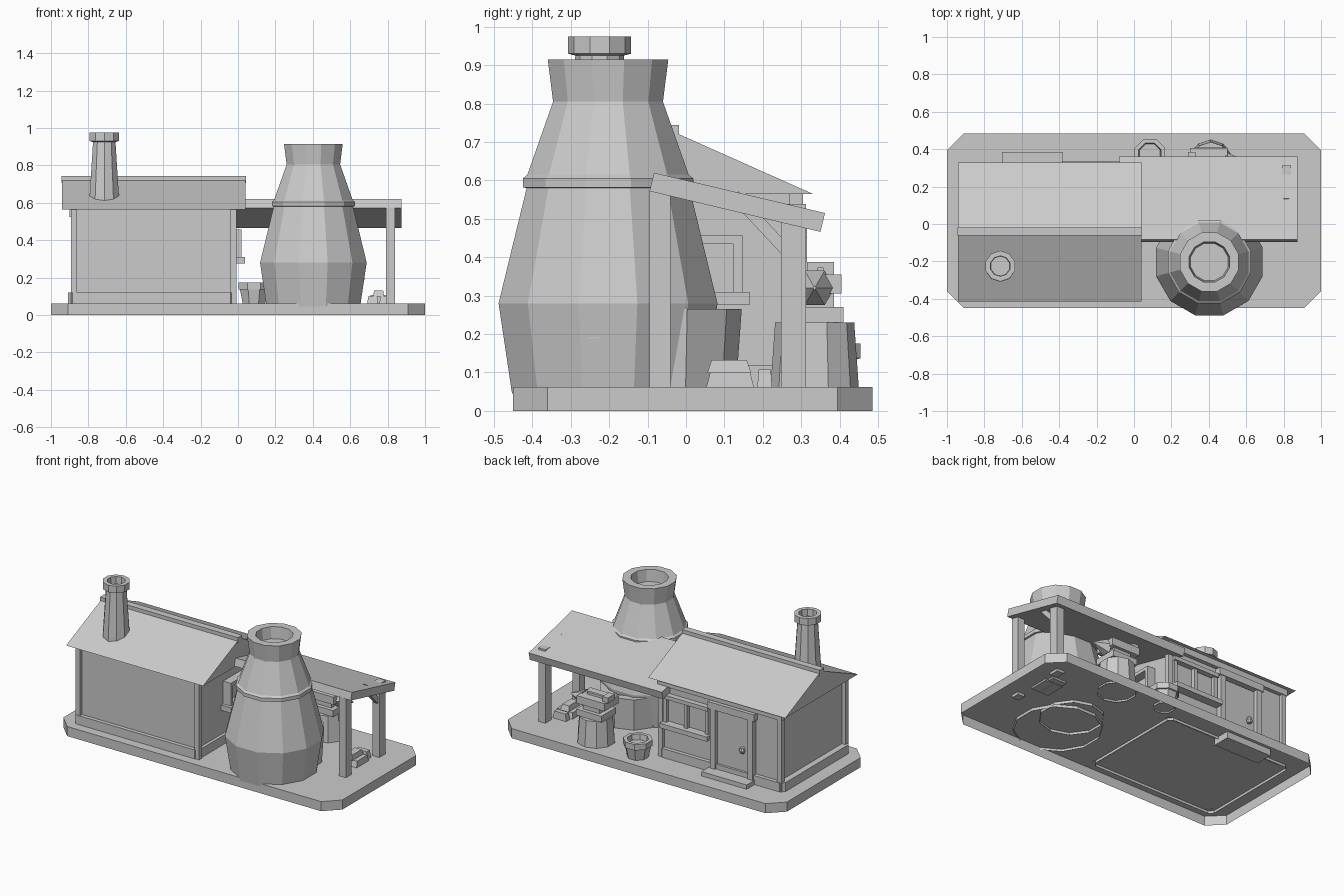
import bpy, bmesh, math
from mathutils import Vector, Matrix

cube = bpy.data.objects.get("Cube")
if cube:
    bpy.data.objects.remove(cube, do_unlink=True)

grey = bpy.data.materials.new("stone_grey")
grey.use_nodes = True
tone = (0.6, 0.6, 0.6, 1)
grey.diffuse_color = tone
grey.node_tree.nodes["Principled BSDF"].inputs["Base Color"].default_value = tone


def finish(name, bm):
    bmesh.ops.recalc_face_normals(bm, faces=bm.faces)
    mesh = bpy.data.meshes.new(name)
    bm.to_mesh(mesh)
    bm.free()
    mesh.materials.append(grey)
    obj = bpy.data.objects.new(name, mesh)
    bpy.context.collection.objects.link(obj)
    return obj


def box(name, x, y, z, top=1.0, tilt=None):
    """Box from (low, high) ranges; top scales the upper face."""
    bm = bmesh.new()
    bmesh.ops.create_cube(bm, size=1)
    for v in bm.verts:
        if v.co.z > 0:
            v.co.x *= top
            v.co.y *= top
    size = Vector((x[1] - x[0], y[1] - y[0], z[1] - z[0]))
    mid = Vector((sum(x), sum(y), sum(z))) / 2
    matrix = Matrix.Translation(mid) @ (tilt or Matrix()) @ Matrix.Diagonal(size).to_4x4()
    bmesh.ops.transform(bm, matrix=matrix, verts=bm.verts)
    return finish(name, bm)


def extruded(name, outline, vector, open_bottom=False):
    """Straight extrusion of a planar outline."""
    bm = bmesh.new()
    face = bm.faces.new([bm.verts.new(p) for p in outline])
    result = bmesh.ops.extrude_face_region(bm, geom=[face], use_keep_orig=True)
    moved = [g for g in result["geom"] if isinstance(g, bmesh.types.BMVert)]
    bmesh.ops.translate(bm, verts=moved, vec=vector)
    if open_bottom:
        bmesh.ops.delete(bm, geom=[face], context="FACES_ONLY")
    return finish(name, bm)


def slab(name, x, y, z, cut, open_bottom=True):
    """Upright prism with chamfered corners."""
    (a, b), (c, d) = x, y
    pts = [(a + cut, c), (b - cut, c), (b, c + cut), (b, d - cut),
           (b - cut, d), (a + cut, d), (a, d - cut), (a, c + cut)]
    return extruded(name, [(p, q, z[0]) for p, q in pts], (0, 0, z[1] - z[0]), open_bottom)


def lathe(name, center, profile, sides, close_start=False):
    """Faceted turned shape with flat sides toward the axes; the end is capped."""
    bm = bmesh.new()
    rings = []
    for r, z in profile:
        r /= math.cos(math.pi / sides)
        angles = [(i + 0.5) * math.tau / sides for i in range(sides)]
        rings.append([bm.verts.new((center[0] + r * math.cos(t),
                                    center[1] + r * math.sin(t), z)) for t in angles])
    for low, high in zip(rings, rings[1:]):
        for i in range(sides):
            j = (i + 1) % sides
            bm.faces.new((low[i], low[j], high[j], high[i]))
    bm.faces.new(rings[-1])
    if close_start:
        bm.faces.new(rings[0])
    return finish(name, bm)


# Ground slab, open underneath
slab("ground_slab", (-1, 1), (-0.45, 0.485), (0, 0.062), 0.09)

# House body
slab("house_plinth", (-0.91, -0.015), (-0.39, 0.305), (0.045, 0.12), 0.025)
box("house_walls", (-0.87, -0.035), (-0.365, 0.28), (0.06, 0.58))
for px, side in ((-0.878, "right"), (-0.025, "left")):
    for py, end in ((-0.37, "front"), (0.285, "back")):
        box(f"corner_post_{end}_{side}", (px - 0.016, px + 0.016),
            (py - 0.016, py + 0.016), (0.06, 0.575))
box("eave_beam", (-0.9, -0.01), (0.27, 0.305), (0.525, 0.567))

# House roof and ridge
extruded("house_roof", [(-0.942, -0.415, 0.565), (-0.942, -0.04, 0.73),
                        (-0.942, 0.33, 0.565)], (0.982, 0, 0))
box("ridge_cap", (-0.945, 0.042), (-0.062, -0.018), (0.705, 0.744))

# Chimney
lathe("chimney", (-0.715, -0.225), [(0.08, 0.58), (0.078, 0.64), (0.06, 0.925),
      (0.078, 0.93), (0.078, 0.975), (0.052, 0.975), (0.05, 0.93)], 10)

# Door on the back wall
box("door_step", (-0.705, -0.38), (0.27, 0.385), (0.02, 0.09))
box("door_panel", (-0.66, -0.42), (0.27, 0.29), (0.08, 0.47))
for px in (-0.68, -0.41):
    box("door_jamb", (px - 0.018, px + 0.018), (0.27, 0.315), (0.08, 0.49))
box("door_lintel", (-0.71, -0.38), (0.27, 0.32), (0.475, 0.52))
lathe("door_knob_plate", (-0.615, 0.303), [(0.012, 0.24), (0.018, 0.258), (0.012, 0.276)], 8, True)

# Back window
for px in (-0.06, -0.21, -0.36):
    box("back_window_bar", (px - 0.012, px + 0.012), (0.27, 0.305), (0.28, 0.47))
box("back_window_head", (-0.375, -0.045), (0.27, 0.315), (0.45, 0.475))
box("back_window_sill", (-0.385, -0.045), (0.27, 0.335), (0.265, 0.295))

# Side window under the shed
for py in (-0.09, 0.135):
    box("side_window_bar", (-0.04, -0.005 + 0.025), (py - 0.012, py + 0.012), (0.3, 0.455))
box("side_window_head", (-0.04, 0.02), (-0.102, 0.147), (0.435, 0.457))
box("side_window_sill", (-0.04, 0.037), (-0.122, 0.165), (0.275, 0.31))

# Shed roof, posts and braces
extruded("shed_roof", [(-0.08, -0.095, 0.572), (-0.08, -0.083, 0.62),
                       (-0.08, 0.362, 0.515), (-0.08, 0.35, 0.466)], (0.955, 0, 0))
box("shed_post_front", (0.79, 0.84), (-0.095, -0.04), (0.045, 0.575))
box("shed_post_back", (0.79, 0.84), (0.248, 0.312), (0.045, 0.538))
box("shed_brace_back", (0.8, 0.83), (0.095, 0.29), (0.475, 0.505),
    tilt=Matrix.Rotation(math.radians(-47), 4, "X"))

# Large kiln with hollow mouth
lathe("kiln", (0.403, -0.203), [(0.25, 0.045), (0.285, 0.28), (0.212, 0.58), (0.222, 0.582),
      (0.222, 0.605), (0.21, 0.615), (0.143, 0.805), (0.157, 0.915), (0.108, 0.915),
      (0.1, 0.84)], 12)
box("kiln_peg", (0.64, 0.675), (-0.255, -0.222), (0.188, 0.2))

# Hearth behind the kiln
lathe("hearth", (0.42, -0.06), [(0.18, 0.045), (0.195, 0.265), (0.15, 0.265), (0.13, 0.23)], 10)

# Stump with anvil
anvil = (0.41, 0.335)
lathe("stump", anvil, [(0.11, 0.05), (0.098, 0.23)], 10)
box("anvil_foot", (0.32, 0.5), (0.26, 0.41), (0.23, 0.27))
box("anvil_waist", (0.35, 0.47), (0.285, 0.385), (0.265, 0.312))
box("anvil_top", (0.3, 0.5), (0.265, 0.405), (0.305, 0.355))
bm = bmesh.new()
bmesh.ops.create_cone(bm, cap_ends=True, segments=6, radius1=0.052, radius2=0.004, depth=0.1,
                      matrix=Matrix.Translation((0.54, 0.335, 0.32))
                      @ Matrix.Rotation(math.pi / 2, 4, "Y"))
finish("anvil_horn", bm)
box("hammer_handle", (0.32, 0.46), (0.342, 0.358), (0.358, 0.373))
box("hammer_head", (0.29, 0.33), (0.315, 0.385), (0.352, 0.387))

# Water bucket
lathe("bucket", (0.085, 0.372), [(0.058, 0.05), (0.074, 0.135), (0.082, 0.137), (0.082, 0.175),
      (0.06, 0.175), (0.055, 0.14)], 8)

# Ingot pile
for px in (0.72, 0.785):
    box("ingot_low", (px - 0.03, px + 0.03), (0.05, 0.18), (0.05, 0.1), top=0.8)
box("ingot_high", (0.722, 0.782), (0.055, 0.17), (0.098, 0.132), top=0.8)
box("ingot_loose", (0.7, 0.8), (0.185, 0.225), (0.05, 0.108), top=0.8)
